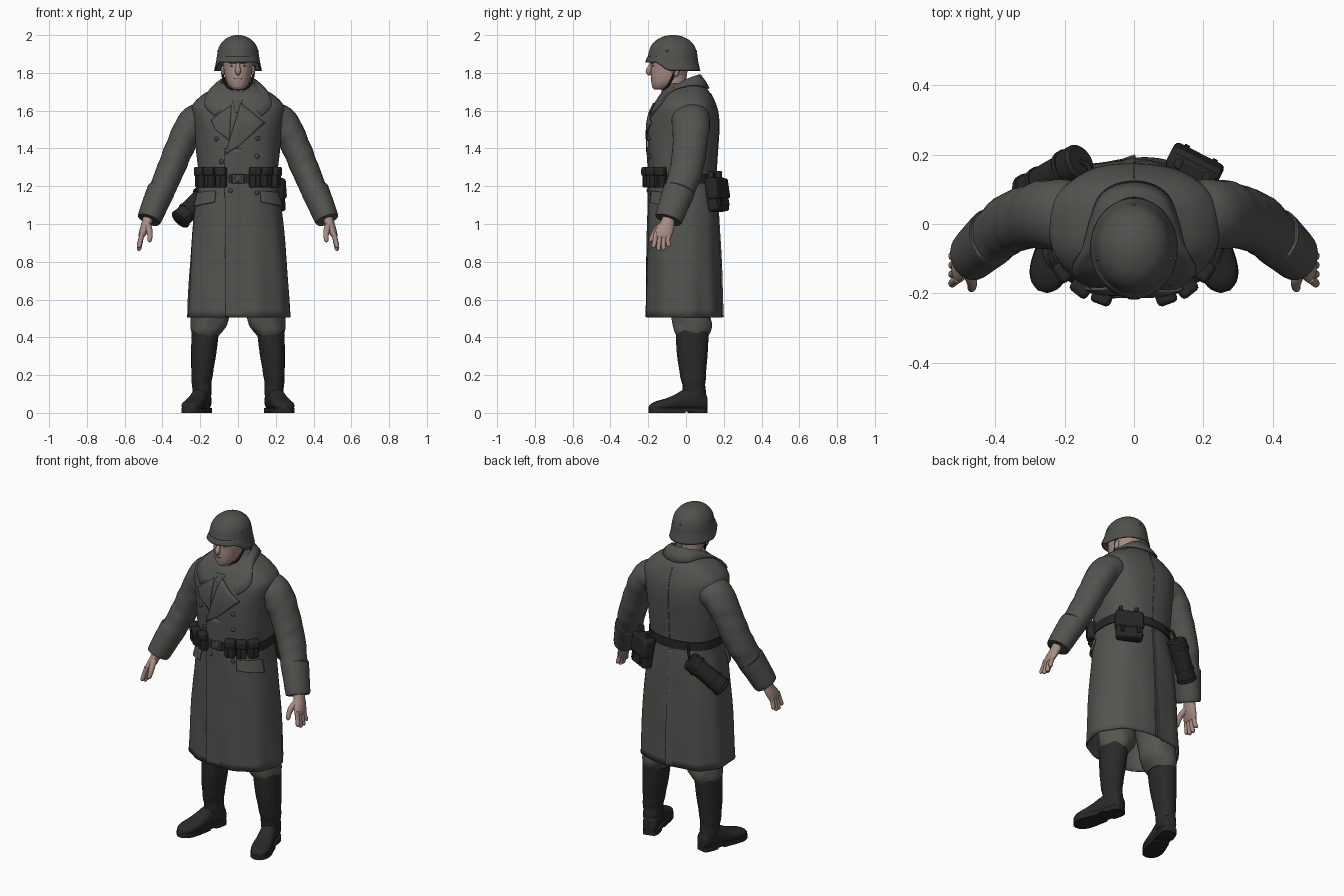
import bpy, bmesh, math
from mathutils import Vector, Matrix
from mathutils.bvhtree import BVHTree

if "Cube" in bpy.data.objects:
    bpy.data.objects.remove(bpy.data.objects["Cube"])

def material(name, r, g, b):
    m = bpy.data.materials.new(name)
    m.diffuse_color = (r, g, b, 1)
    m.use_nodes = True
    m.node_tree.nodes["Principled BSDF"].inputs["Base Color"].default_value = m.diffuse_color
    return m

COAT = material("grey wool", .086, .086, .078)
HELM = material("helmet paint", .080, .081, .072)
TROU = material("trouser cloth", .092, .092, .080)
BOOT = material("black leather", .022, .022, .022)
GEAR = material("dark gear", .020, .020, .021)
METAL = material("dull metal", .06, .06, .057)
SKIN = material("skin", .39, .265, .23)
LIPS = material("dark skin", .21, .125, .11)

def finish(name, bm, mat, mirror=False, thick=0, bevel=0):
    bmesh.ops.recalc_face_normals(bm, faces=bm.faces[:])
    me = bpy.data.meshes.new(name)
    bm.to_mesh(me)
    bm.free()
    me.materials.append(mat)
    ob = bpy.data.objects.new(name, me)
    bpy.context.collection.objects.link(ob)
    if thick:
        s = ob.modifiers.new("thickness", 'SOLIDIFY')
        s.thickness, s.offset = thick, 0
    if bevel:
        b = ob.modifiers.new("bevel", 'BEVEL')
        b.width, b.segments = bevel, 2
    if mirror:
        ob.modifiers.new("mirror", 'MIRROR').use_mirror_merge = False
    return ob

def spline(pts, n):
    out = []
    for i in range(len(pts) - 1):
        a, b, c, d = (pts[max(0, i - 1)], pts[i], pts[i + 1], pts[min(len(pts) - 1, i + 2)])
        for k in range(n):
            t = k / n
            out.append(tuple(.5 * (2 * q + (r - p) * t + (2 * p - 5 * q + 4 * r - s) * t * t
                       + (3 * q - p - 3 * r + s) * t ** 3) for p, q, r, s in zip(a, b, c, d)))
    return out + [tuple(pts[-1])]

def grid(name, rows, mat, closed=True, caps=(True, True), **kw):
    bm = bmesh.new()
    vs = [[bm.verts.new(p) for p in row] for row in rows]
    n = len(rows[0])
    for a, b in zip(vs, vs[1:]):
        for j in range(n if closed else n - 1):
            k = (j + 1) % n
            bm.faces.new((a[j], a[k], b[k], b[j]))
    if closed:
        for use, row in zip(caps, (vs[0], vs[-1])):
            if use:
                bm.faces.new(row)
    return finish(name, bm, mat, **kw)

def sup(v, p):
    return math.copysign(abs(v) ** (2 / p), v)

def loft(name, rings, mat, n=4, seg=40, p=2, ripple=None, **kw):
    """Rings are (z, centre x, centre y, radius x, radius y)."""
    rows = []
    for z, cx, cy, rx, ry in spline(rings, n):
        row = []
        for j in range(seg):
            a = 2 * math.pi * j / seg
            f = 1 + (ripple(a, z) if ripple else 0)
            row.append((cx + rx * f * sup(math.cos(a), p), cy + ry * f * sup(math.sin(a), p), z))
        rows.append(row)
    return grid(name, rows, mat, **kw)

def tube(name, pts, mat, n=5, seg=16, ripple=None, deep=1, **kw):
    """Points are (x, y, z, radius); deep widens the section front to back."""
    pts = spline(pts, n)
    rows = []
    for i, q in enumerate(pts):
        t = (Vector(pts[min(i + 1, len(pts) - 1)][:3]) - Vector(pts[max(i - 1, 0)][:3])).normalized()
        u = t.cross(Vector((0, 1, .01))).normalized()
        v = t.cross(u) * deep
        row = []
        for j in range(seg):
            a = 2 * math.pi * j / seg
            r = max(q[3], .0005) * (1 + (ripple(a, q[2]) if ripple else 0))
            row.append(Vector(q[:3]) + r * (u * math.cos(a) + v * math.sin(a)))
        rows.append(row)
    return grid(name, rows, mat, **kw)

def box(name, c, size, mat, rot=0, bevel=.006, tilt=0, **kw):
    bm = bmesh.new()
    m = Matrix.Translation(c) @ Matrix.Rotation(rot, 4, 'Z') @ Matrix.Rotation(tilt, 4, 'X')
    bmesh.ops.create_cube(bm, size=1, matrix=m @ Matrix.Diagonal((*size, 1)))
    return finish(name, bm, mat, bevel=bevel, **kw)

def ball(name, c, size, mat, **kw):
    bm = bmesh.new()
    bmesh.ops.create_uvsphere(bm, u_segments=16, v_segments=10, radius=1,
                              matrix=Matrix.Translation(c) @ Matrix.Diagonal((*size, 1)))
    return finish(name, bm, mat, **kw)

# Greatcoat body with folds growing toward the hem
def folds(a, z):
    k = max(0, min(1, (1.2 - z) / .7))
    return k * (.018 * math.sin(9 * a + .6) + .010 * math.sin(5 * a + 2)) + .006 * math.sin(6 * a + 14 * z)

coat = loft("coat", [(.505, 0, -.01, .268, .197), (.8, 0, -.012, .253, .19), (1.05, 0, -.015, .23, .183),
    (1.2, 0, -.02, .208, .175), (1.26, 0, -.02, .206, .174), (1.36, 0, -.018, .216, .18),
    (1.5, 0, -.014, .228, .186), (1.58, 0, -.01, .24, .177), (1.63, 0, -.006, .238, .16),
    (1.68, 0, -.003, .19, .135), (1.715, 0, 0, .13, .108), (1.74, 0, -.005, .092, .086)],
    COAT, n=5, seg=96, p=2.4, ripple=folds, caps=(False, True), thick=.006)
tree = BVHTree.FromPolygons([v.co for v in coat.data.vertices], [p.vertices[:] for p in coat.data.polygons])

def hit_front(x, z, off):
    return tree.ray_cast(Vector((x, -1, z)), Vector((0, 1, 0)))[0] + Vector((0, -off, 0))

def hit_round(deg, z, off):
    """Angle is measured from the front toward +x."""
    d = Vector((math.sin(math.radians(deg)), -math.cos(math.radians(deg)), 0))
    c = Vector((0, -.02, z))
    return tree.ray_cast(c + d, -d)[0] + d * off

def drape(name, quad, mat, fn, n=10, thick=.008, **kw):
    """Four corners (u, z, offset) laid over the coat."""
    A, B, C, D = map(Vector, quad)
    rows = [[fn(*(A.lerp(B, i / n).lerp(D.lerp(C, i / n), j / n))) for i in range(n + 1)] for j in range(n + 1)]
    return grid(name, rows, mat, closed=False, thick=thick, **kw)

# Coat overlap, lapels, seams and pocket flaps
drape("front_overlap", [(-.072, 1.40, .008), (.1, 1.40, -.010), (.1, .507, -.010), (-.065, .507, .009)],
      COAT, hit_front, n=36)
drape("lapel_over", [(.015, 1.64, .009), (.142, 1.535, .014), (.0, 1.41, .008), (-.07, 1.365, .010)], COAT, hit_front)
drape("lapel_under", [(-.035, 1.63, .006), (-.142, 1.55, .014), (-.12, 1.50, .012), (-.045, 1.44, .005)], COAT, hit_front)
drape("tunic_front", [(-.03, 1.655, .001), (.025, 1.655, .001), (.005, 1.59, .003), (-.015, 1.59, .003)], HELM, hit_front)
drape("back_seam", [(179.2, 1.69, .004), (180.8, 1.69, .004), (180.8, 1.27, .004), (179.2, 1.27, .004)],
      COAT, hit_round, n=30, thick=.005)
drape("back_pleat", [(179, 1.2, .003), (200, 1.2, -.010), (200, .507, -.010), (179, .507, .008)],
      COAT, hit_round, n=36)
drape("pocket_flap", [(36, 1.175, .006), (76, 1.165, .006), (76, 1.09, .016), (36, 1.115, .014)],
      COAT, hit_round, mirror=True)

# Turned-down collar resting on the shoulders
half_in = [(0, .06, 1.74), (.065, .03, 1.73), (.08, -.03, 1.71), (.065, -.09, 1.68), (.03, -.13, 1.65)]
half_top = [(0, .078, 1.788), (.06, .055, 1.782), (.09, -.01, 1.757), (.08, -.08, 1.712), (.025, -.145, 1.65)]
half_out = [(0, .112, 1.71), (.08, .085, 1.715), (.122, .015, 1.73), (.14, -.06, 1.70), (.168, -.12, 1.625),
            (.12, -.165, 1.57)]

def settle(p):
    loc, nor, _, _ = tree.find_nearest(Vector(p))
    if nor.dot(loc - Vector((0, -.02, 1.4))) < 0:
        nor = -nor
    return loc + nor * .011

def both(h):
    return [(-x, y, z) for x, y, z in reversed(h[1:])] + h

r_in, r_top = (spline(both(h), 10) for h in (half_in, half_top))
r_out = [settle(p) for p in spline(both(half_out), 8)]
r_mid = [Vector(a).lerp(b, .5) + Vector((0, 0, .002)) for a, b in zip(r_top, r_out)]
grid("collar", [r_in, r_top, r_mid, r_out], COAT, closed=False, thick=.010)
loft("tunic_collar", [(1.62, 0, -.06, .08, .083), (1.68, 0, -.06, .07, .074), (1.71, 0, -.06, .066, .068)], HELM)

# Buttons
for i, (x, z) in enumerate([(.105, 1.453), (.102, 1.358), (-.088, 1.33), (-.04, 1.177), (.1, 1.165), (-.115, 1.45)]):
    ball("button_%d" % i, hit_front(x, z, .007), (.012, .008, .012), METAL)

# Sleeves and turned-back cuffs
def creases(a, z):
    return .025 * math.sin(70 * z + 2 * math.sin(a)) * math.cos(a + 9 * z)

tube("sleeve", [(.13, .02, 1.56, .07), (.19, .024, 1.555, .085), (.24, .027, 1.53, .085), (.297, .022, 1.43, .077),
    (.36, .0, 1.28, .073), (.413, -.045, 1.155, .067), (.468, -.088, 1.035, .058)], COAT, n=8, seg=28,
    ripple=creases, mirror=True, deep=1.2)
tube("cuff", [(.406, -.035, 1.18, .068), (.408, -.037, 1.175, .074), (.436, -.062, 1.11, .07), (.469, -.092, 1.028, .064),
    (.468, -.091, 1.03, .054)], COAT, seg=28, mirror=True, deep=1.15)

# Hands
loft("palm", [(1.05, .47, -.085, .03, .035), (1.01, .482, -.098, .028, .038), (.975, .495, -.112, .025, .048),
    (.945, .506, -.122, .020, .049), (.928, .511, -.125, .013, .044)], SKIN, seg=20, mirror=True)
for k, length in enumerate((.07, .084, .082, .064)):
    y = -.158 + k * .023
    tube("finger_%d" % k, [(.506, y, .955, .0125), (.517, y - .007, .945 - length * .5, .0125),
        (.524, y - .014 + k * .004, .95 - length, .011), (.524, y - .014 + k * .004, .942 - length, .002)],
        SKIN, seg=10, mirror=True)
tube("thumb", [(.484, -.115, 1.0, .02), (.47, -.155, .968, .017), (.466, -.175, .938, .014),
    (.468, -.186, .912, .011), (.469, -.188, .903, .002)], SKIN, seg=10, mirror=True)

# Head and face
loft("neck", [(1.6, 0, -.05, .064, .064), (1.72, 0, -.06, .06, .062), (1.8, 0, -.06, .06, .065)], SKIN)
loft("head", [(1.712, 0, -.142, .024, .026), (1.722, 0, -.13, .04, .046), (1.745, 0, -.113, .057, .07),
    (1.78, 0, -.095, .069, .091), (1.83, 0, -.085, .077, .1), (1.87, 0, -.08, .08, .103),
    (1.93, 0, -.07, .07, .085)], SKIN, p=2.1)
tube("nose", [(0, -.178, 1.862, .009), (0, -.188, 1.835, .011), (0, -.198, 1.812, .015), (0, -.194, 1.798, .012),
    (0, -.182, 1.793, .004)], SKIN, seg=12)
ball("brow", (0, -.172, 1.856), (.05, .020, .009), SKIN)
ball("chin", (0, -.164, 1.730), (.026, .016, .014), SKIN)
ball("eye", (.03, -.174, 1.838), (.013, .006, .004), LIPS, mirror=True)
ball("mouth", (0, -.179, 1.769), (.022, .009, .003), LIPS)
ball("ear", (.08, -.055, 1.81), (.010, .02, .03), SKIN, mirror=True)
tube("chin_strap", [(.088, -.05, 1.84, .006), (.08, -.07, 1.78, .006), (.055, -.1, 1.725, .006),
    (0, -.125, 1.707, .006)], GEAR, seg=8, mirror=True)

# Steel helmet: dome, then a flared skirt that rises over the face
rows = []
dome = [(1.998, .006, .006, 0), (1.992, .035, .042, 0), (1.973, .07, .083, 0), (1.94, .096, .113, 0),
        (1.90, .107, .126, 0), (1.872, .111, .130, .3), (1.85, .115, .134, .7), (1.814, .123, .142, 1)]
for z, rx, ry, drop in spline(dome, 4):
    row = []
    for j in range(48):
        a = 2 * math.pi * j / 48
        f = max(0, min(1, (-math.sin(a) - .1) / .6))
        f = f * f * (3 - 2 * f)
        row.append((rx * math.cos(a), -.07 + ry * math.sin(a), z + f * .045 * max(0, drop)))
    rows.append(row)
grid("helmet", rows, HELM, caps=(True, False), thick=.006)
tube("helmet_rim", [(*rows[-1][j % 48], .0035) for j in range(49)], HELM, n=1, seg=8)
for i, (x, y, z) in enumerate([(.104, -.10, 1.915), (-.104, -.10, 1.915), (0, .053, 1.915)]):
    ball("rivet_%d" % i, (x, y, z), (.006, .006, .006), HELM)

# Belt and buckle
grid("belt", [[hit_round(i * 5, z, o) for i in range(72)] for z, o in
    ((1.215, 0), (1.215, .010), (1.265, .010), (1.265, 0))], GEAR, caps=(False, False))
box("buckle", hit_front(0, 1.24, .012), (.062, .012, .05), METAL, bevel=.004)
ball("buckle_boss", hit_front(0, 1.24, .019), (.018, .004, .018), METAL)

# Ammunition pouches, three on each side
for k, deg in enumerate((26, 43, 60)):
    rot = math.radians((20, 38, 56)[k])
    box("pouch_%d" % k, hit_round(deg, 1.245, .020), (.056, .046, .105), GEAR, rot, .01, mirror=True)
    box("pouch_flap_%d" % k, hit_round(deg, 1.278, .024), (.06, .05, .05), GEAR, rot, .012, mirror=True)
    box("pouch_strap_%d" % k, hit_round(deg, 1.235, .043), (.014, .008, .07), BOOT, rot, .002, mirror=True)

# Bread bag at the left rear
rot = math.radians(-27)
back = Matrix.Rotation(rot, 3, 'Z')
def bag(x, y, z):
    return Vector((.17, .158, 1.155)) + back @ Vector((x, y, z))
box("bag", bag(0, .005, 0), (.15, .06, .18), GEAR, rot, .014, tilt=.16)
box("bag_flap", bag(0, .012, .03), (.16, .064, .11), GEAR, rot, .014, tilt=.16)
for x in (-.045, .045):
    box("bag_strap", bag(x, .038, .01), (.016, .014, .14), BOOT, rot, .003, tilt=.16)
    box("bag_loop", bag(x, -.005, .095), (.022, .03, .06), BOOT, rot, .004)

# Canister slung at the right rear
a, b = Vector((-.155, .18, 1.18)), Vector((-.305, .09, 1.025))
def along(name, ts, mat, seg=24):
    tube(name, [(*a.lerp(b, t), r) for t, r in ts], mat, n=1, seg=seg)
along("canister", [(-.02, .044), (.02, .054), (.28, .055), (.281, .05), (.95, .052), (.96, .056), (1.02, .056), (1.04, .05)], GEAR)
along("canister_band", [(.2, .053), (.2, .058), (.26, .058), (.26, .053)], BOOT)
along("canister_band_low", [(.72, .05), (.72, .055), (.77, .055), (.77, .05)], BOOT)
tube("canister_sling", [(-.12, .145, 1.25, .008), (-.135, .17, 1.23, .008), (-.155, .18, 1.17, .008)], BOOT, seg=8)

# Trousers bloused over the boots
loft("trouser_leg", [(.41, .17, .033, .07, .086), (.435, .163, .033, .085, .098), (.47, .152, .033, .098, .104),
    (.53, .146, .025, .102, .104), (.7, .13, .01, .1, .115), (.95, .1, 0, .1, .13)], TROU,
    ripple=lambda a, z: .03 * math.sin(5 * a + 30 * z) * max(0, 1 - abs(z - .5) * 4), mirror=True)

# Boots: shaft, foot, sole and heel
loft("boot_shaft", [(.05, .19, .045, .046, .055), (.1, .191, .045, .05, .06), (.15, .192, .041, .052, .062),
    (.22, .189, .036, .058, .071), (.32, .181, .033, .067, .082), (.44, .173, .033, .073, .088)], BOOT, p=2.1,
    ripple=lambda a, z: .03 * math.sin(75 * z + 1.5 * math.cos(a)) * max(0, 1 - abs(z - .16) * 9), mirror=True)
heel = Vector((.174, .108, 0))
ahead = Vector((.09, -.305, 0)).normalized()
side = Vector((-ahead.y, ahead.x, 0))
last = [(0, .018, .075), (.008, .037, .105), (.05, .046, .13), (.11, .045, .13), (.17, .05, .098),
        (.22, .055, .077), (.265, .052, .065), (.297, .038, .052), (.316, .014, .036)]
rows = []
for s, w, h in spline(last, 3):
    rows.append([heel + ahead * s + side * w * sup(math.cos(t), 2.3) + Vector((0, 0, .012 + (h - .012) * (.5 + .5 * sup(math.sin(t), 2.3))))
                 for t in (2 * math.pi * j / 24 for j in range(24))])
grid("boot_foot", rows, BOOT, mirror=True)
def slab(name, lo, hi, z0, z1):
    part = [q for q in spline(last, 3) if lo <= q[0] <= hi]
    rim = [heel + ahead * s + side * w * 1.03 for s, w, h in part]
    rim += [heel + ahead * s - side * w * 1.03 for s, w, h in reversed(part)]
    grid(name, [[p + Vector((0, 0, z)) for p in rim] for z in (z0, z1)], GEAR, mirror=True)
slab("sole", 0, 1, .008, .026)
slab("sole_front", .12, 1, 0, .016)
slab("heel_block", 0, .1, 0, .018)

# Smooth shading with sharp edges kept
for ob in bpy.data.objects:
    ob.select_set(True)
bpy.context.view_layer.objects.active = coat
bpy.ops.object.shade_smooth_by_angle(angle=math.radians(42))
